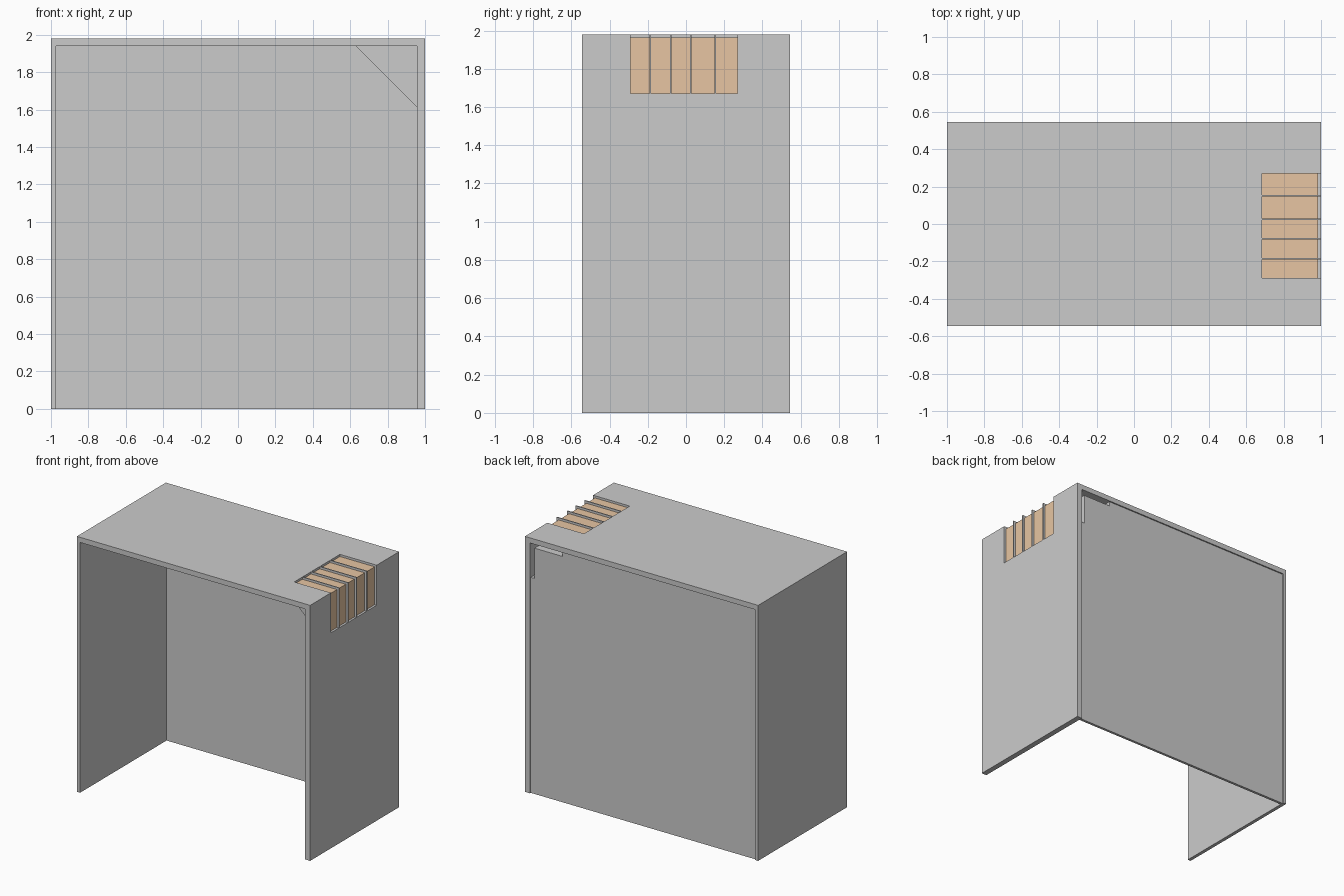
import bpy, bmesh

if "Cube" in bpy.data.objects:
    bpy.data.objects.remove(bpy.data.objects["Cube"])

X, Y, Z = 1.0, 0.545, 1.98            # outer half width, half depth, height
LX, RX, TZ = -0.973, 0.957, 1.94      # inner faces of the shell
VX, VZ = 0.685, 1.67                  # where the corner vent starts
V0, V1 = -0.29, 0.27                  # vent range in y


def extrude(name, profile, y0, y1, mat=None):
    """Extrude an (x, z) outline along y."""
    bm = bmesh.new()
    face = bm.faces.new([bm.verts.new((x, y0, z)) for x, z in profile])
    geo = bmesh.ops.extrude_face_region(bm, geom=[face])["geom"]
    verts = [g for g in geo if isinstance(g, bmesh.types.BMVert)]
    bmesh.ops.translate(bm, verts=verts, vec=(0, y1 - y0, 0))
    bmesh.ops.recalc_face_normals(bm, faces=bm.faces)
    mesh = bpy.data.meshes.new(name)
    bm.to_mesh(mesh)
    bm.free()
    ob = bpy.data.objects.new(name, mesh)
    bpy.context.collection.objects.link(ob)
    if mat:
        mesh.materials.append(mat)
    return ob


def corner(x_out, z_out, x_in, z_in):
    """L-shaped outline wrapping the upper right corner."""
    return [(VX, z_out), (x_out, z_out), (x_out, VZ), (x_in, VZ),
            (x_in, z_in), (VX, z_in)]


wood = bpy.data.materials.new("wood")
wood.diffuse_color = (0.8, 0.56, 0.36, 1)
wood.use_nodes = True
wood.node_tree.nodes["Principled BSDF"].inputs["Base Color"].default_value = wood.diffuse_color

# Open shell: two sides and a top
shell = extrude("shell", [(-X, 0), (-X, Z), (X, Z), (X, 0),
                          (RX, 0), (RX, TZ), (LX, TZ), (LX, 0)], -Y, Y)

# Vent opening through the upper right edge
cutter = extrude("vent_cutter", [(VX, VZ), (1.1, VZ), (1.1, 2.1), (VX, 2.1)], V0, V1)
cutter.hide_render = True
cutter.hide_set(True)
cut = shell.modifiers.new("vent_opening", 'BOOLEAN')
cut.operation = 'DIFFERENCE'
cut.solver = 'EXACT'
cut.object = cutter

# Back panel with an L-shaped slot in its corner
extrude("back_panel", [(LX, 0), (RX, 0), (RX, VZ), (0.925, VZ), (0.925, 1.905),
                       (VX, 1.905), (VX, TZ), (LX, TZ)], 0.515, 0.535)

# Diagonal duct behind the vent, closed at the front
extrude("duct", [(0.63, TZ), (VX, TZ), (VX, 1.905), (0.925, 1.905),
                 (0.925, VZ), (RX, VZ), (RX, 1.613)], -0.32, 0.515)
extrude("duct_front", [(0.63, TZ), (RX, TZ), (RX, 1.613)], -0.33, -0.32)

# Wooden slats wrapping the corner, with thin fins between them
edges = [V0, -0.187, -0.08, 0.025, 0.152, V1]
for i, (a, b) in enumerate(zip(edges, edges[1:])):
    extrude(f"slat_{i + 1}", corner(0.983, 1.963, RX, TZ), a, b, wood)
for i, y in enumerate(edges[1:-1]):
    extrude(f"fin_{i + 1}", corner(X, Z, RX, TZ), y - 0.004, y + 0.004)
